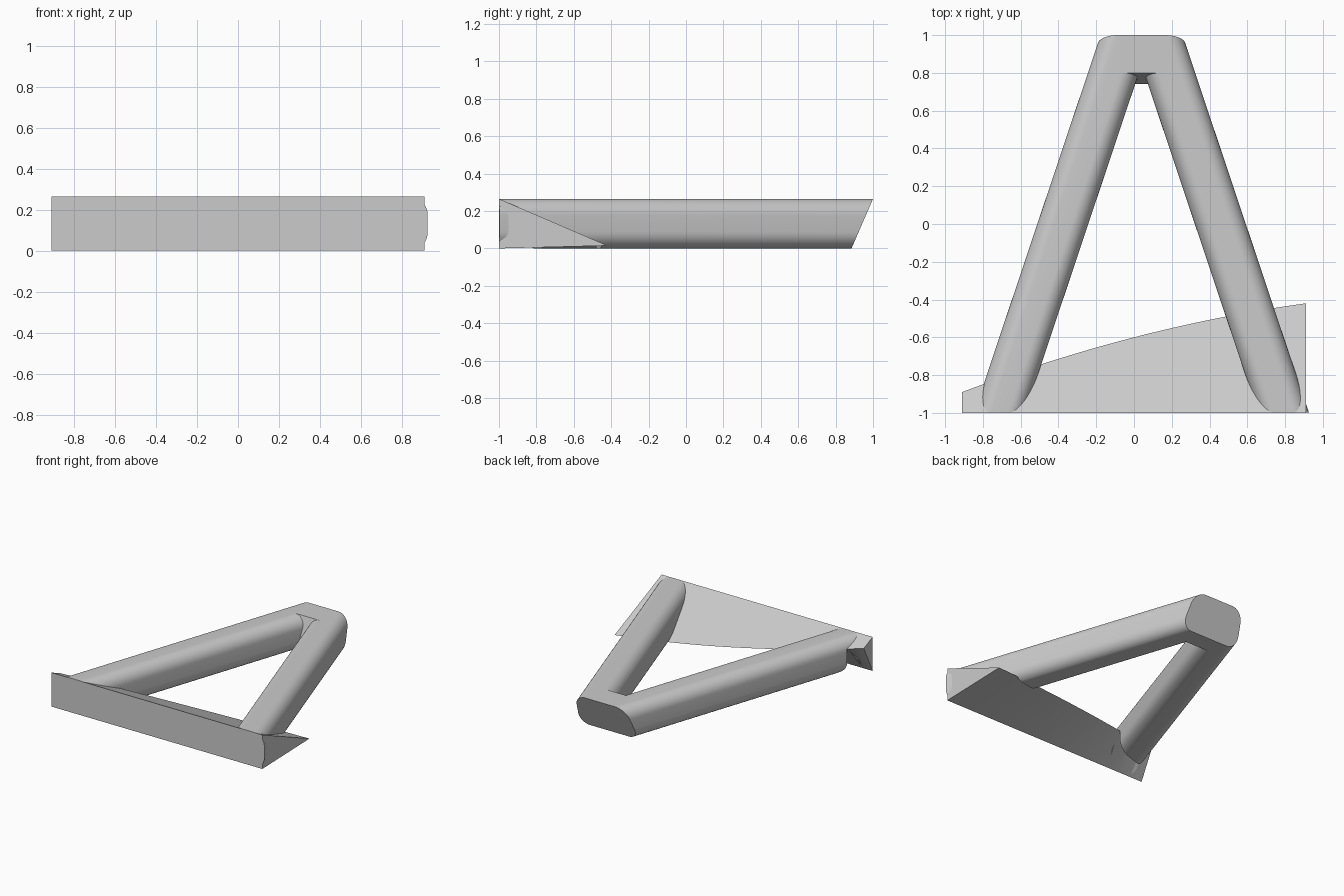
import bpy, bmesh, math
from mathutils import Vector

cube = bpy.data.objects.get("Cube")
if cube:
    bpy.data.objects.remove(cube, do_unlink=True)

H = 0.265        # overall height
AXIS = 0.04      # centre line of the two legs
SLOPE = 0.335    # sideways lean of each leg

grey = bpy.data.materials.new("plain grey")
grey.use_nodes = True
colour = (0.6, 0.6, 0.6, 1)
grey.diffuse_color = colour
grey.node_tree.nodes["Principled BSDF"].inputs["Base Color"].default_value = colour


def loft(name, rings):
    """Closed solid through a list of equal-length point rings."""
    bm = bmesh.new()
    loops = [[bm.verts.new(p) for p in ring] for ring in rings]
    for a, b in zip(loops, loops[1:]):
        for i in range(len(a)):
            j = (i + 1) % len(a)
            bm.faces.new((a[i], a[j], b[j], b[i]))
    bm.faces.new(loops[0])
    bm.faces.new(loops[-1])
    bmesh.ops.recalc_face_normals(bm, faces=bm.faces)
    mesh = bpy.data.meshes.new(name)
    bm.to_mesh(mesh)
    bm.free()
    mesh.materials.append(grey)
    obj = bpy.data.objects.new(name, mesh)
    bpy.context.collection.objects.link(obj)
    return obj


def prism(name, profile, x0, x1):
    """Extrude a (y, z) profile along x."""
    return loft(name, [[(x, y, z) for y, z in profile] for x in (x0, x1)])


def combine(target, tool, operation):
    """Apply a boolean and discard the tool."""
    tool.hide_render = True
    mod = target.modifiers.new("cut", "BOOLEAN")
    mod.operation, mod.solver, mod.object = operation, "EXACT", tool
    bpy.context.view_layer.objects.active = target
    bpy.ops.object.modifier_apply(modifier=mod.name)
    bpy.data.objects.remove(tool, do_unlink=True)


def smooth(obj, angle):
    bpy.ops.object.select_all(action="DESELECT")
    obj.select_set(True)
    bpy.context.view_layer.objects.active = obj
    bpy.ops.object.shade_smooth_by_angle(angle=math.radians(angle))


def leg(name, side):
    """Rounded-square bar leaning towards the centre line."""
    half, radius, steps = 0.135, 0.09, 10
    section = []
    for corner, (sx, sz) in enumerate([(1, 1), (-1, 1), (-1, -1), (1, -1)]):
        for i in range(steps + 1):
            a = math.pi / 2 * (corner + i / steps)
            section.append((sx * (half - radius) + radius * math.cos(a),
                            H / 2 + sz * (H / 2 - radius) + radius * math.sin(a)))
    rings = []
    for y in (-1.2, 1.15):
        centre = AXIS + side * (0.417 - SLOPE * y)
        rings.append([(centre + x, y, z) for x, z in section])
    return loft(name, rings)


def back_edge(u):
    """Rear edge of the wedge on its sloping top, u from -1 to 1."""
    y = -0.6 + 0.235 * u - 0.055 * u * u
    return y, H - (y + 1) * 0.431


# Front wedge with a gently twisted underside, and the cutter beneath it
wedge_rings, under_rings = [], []
for i in range(33):
    u = i / 16 - 1
    x = 0.91 * u
    y, z = back_edge(u)
    wedge_rings.append([(x, -1, 0), (x, -1, H), (x, y, z)])
    under_rings.append([(x, -1, 0.004), (x, y, z + 0.003),
                        (x, y, -0.2), (x, -1, -0.2)])
wedge = loft("front_wedge", wedge_rings)
under_cutter = loft("under_cutter", under_rings)
smooth(wedge, 20)

# A-shaped frame: two legs joined by a slanted crossbar
frame = leg("leg_frame", 1)
combine(frame, leg("right_leg", -1), "UNION")
crossbar = prism("crossbar", [(0.8, H), (0.785, 0.22), (0.74, 0.08), (0.745, 0),
                              (1.05, 0), (1.05, H)], AXIS - 0.115, AXIS + 0.115)
combine(frame, crossbar, "UNION")

# Trim the frame: slanted rear face, flat front, clear underside of the wedge
tilt = Vector((0.115, H))
low, high = Vector((0.885, 0)) - tilt, Vector((1, H)) + tilt
combine(frame, prism("rear_cutter", [low, high, (2, high.y), (2, low.y)], -1.5, 1.5),
        "DIFFERENCE")
combine(frame, prism("front_cutter", [(-2, -1), (-0.997, -1), (-0.997, 1), (-2, 1)],
                     -1.5, 1.5), "DIFFERENCE")
combine(frame, under_cutter, "DIFFERENCE")
smooth(frame, 25)
